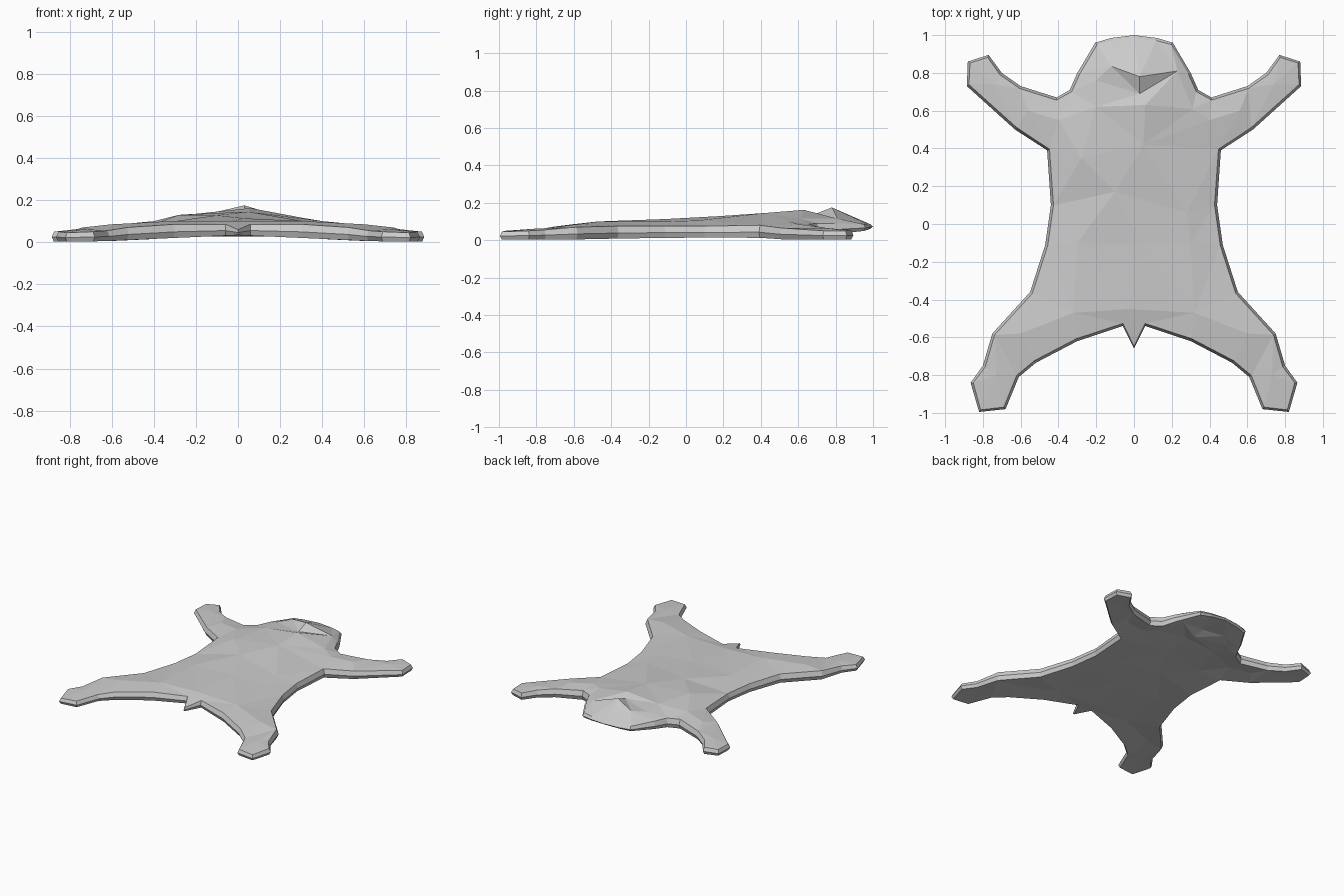
import bpy, bmesh
from mathutils import Vector
from mathutils.geometry import delaunay_2d_cdt

if "Cube" in bpy.data.objects:
    bpy.data.objects.remove(bpy.data.objects["Cube"])

# Right half of the outline, nose to tail: x, y, height of the upper rim
HALF = [
    (0, 1.0, .085), (.12, .985, .085), (.205, .96, .085), (.30, .80, .09), (.34, .71, .09),  # head
    (.41, .67, .085), (.60, .73, .07), (.70, .80, .06), (.77, .895, .055),
    (.88, .86, .05), (.885, .73, .05), (.63, .50, .065), (.46, .39, .08),     # front leg
    (.44, .10, .075), (.47, -.11, .075), (.55, -.36, .075),                   # flank
    (.75, -.58, .07), (.80, -.75, .055), (.865, -.84, .05), (.82, -.995, .045),
    (.68, -.98, .05), (.61, -.81, .055), (.52, -.735, .07),                   # hind leg
    (.30, -.62, .085), (.06, -.54, .085), (0, -.66, .06)]                     # rump, tail

# Inner points on the fur side: mirrored ones, then the uneven ones
PAIRS = [(.56, .60, .085), (.74, .74, .065), (.40, .55, .10), (.30, -.10, .10),
         (.32, -.47, .10), (.60, -.58, .085), (.73, -.80, .062)]
SINGLE = [(.31, .61, .115), (-.28, .35, .13), (-.10, .17, .128), (.28, .06, .105),
          (.03, -.11, .113), (-.03, -.45, .10), (.05, .42, .145), (-.2, .62, .135),
          (.06, .63, .162), (.03, .69, .14), (.03, .78, .175), (-.12, .835, .14),
          (-.2, .76, .125), (.23, .81, .115)]


def mirror(points):
    return [(-x, y, z) for x, y, z in points]


def lower_rim(x, y):
    z = .004 + .03 * max(0, 1 - abs(x) / .65)
    if y > .68 and abs(x) < .36:          # the head is lifted off the floor
        z += .09 * (y - .68)
    return z


def inset(points, d):
    result = []
    for i, (x, y, z) in enumerate(points):
        a, b = points[i - 1], points[(i + 1) % len(points)]
        t = Vector((b[0] - a[0], b[1] - a[1])).normalized()
        result.append(Vector((x + t.y * d, y - t.x * d, z)))
    return result


outline = HALF + mirror(HALF[-2:0:-1])
inner = PAIRS + mirror(PAIRS) + SINGLE
n = len(outline)

bm = bmesh.new()

# Rim: upper edge, widest middle edge, lower edge
upper = [bm.verts.new(p) for p in inset(outline, .014)]
middle = []
lower = []
for p, q in zip(outline, inset(outline, .012)):
    low = lower_rim(p[0], p[1])
    middle.append(bm.verts.new((p[0], p[1], low + .45 * (p[2] - low))))
    lower.append(bm.verts.new((q.x, q.y, low)))
for a, b in ((upper, middle), (middle, lower)):
    for i in range(n):
        j = (i + 1) % n
        bm.faces.new((a[i], a[j], b[j], b[i]))


def fill(rim, points):
    verts = rim + [bm.verts.new(p) for p in points]
    flat = [v.co.to_2d() for v in verts]
    edges = [(i, (i + 1) % n) for i in range(n)]
    out = delaunay_2d_cdt(flat, edges, [], 1, 1e-5)
    for tri in out[2]:
        bm.faces.new([verts[out[3][k][0]] for k in tri])


# Fur side and underside
fill(upper, inner)
fill(lower, [(x, y, max(.006, .55 * (z - .05))) for x, y, z in inner])
bmesh.ops.recalc_face_normals(bm, faces=bm.faces)

mesh = bpy.data.meshes.new("animal_hide_rug")
bm.to_mesh(mesh)
bm.free()
rug = bpy.data.objects.new("animal_hide_rug", mesh)
bpy.context.collection.objects.link(rug)
